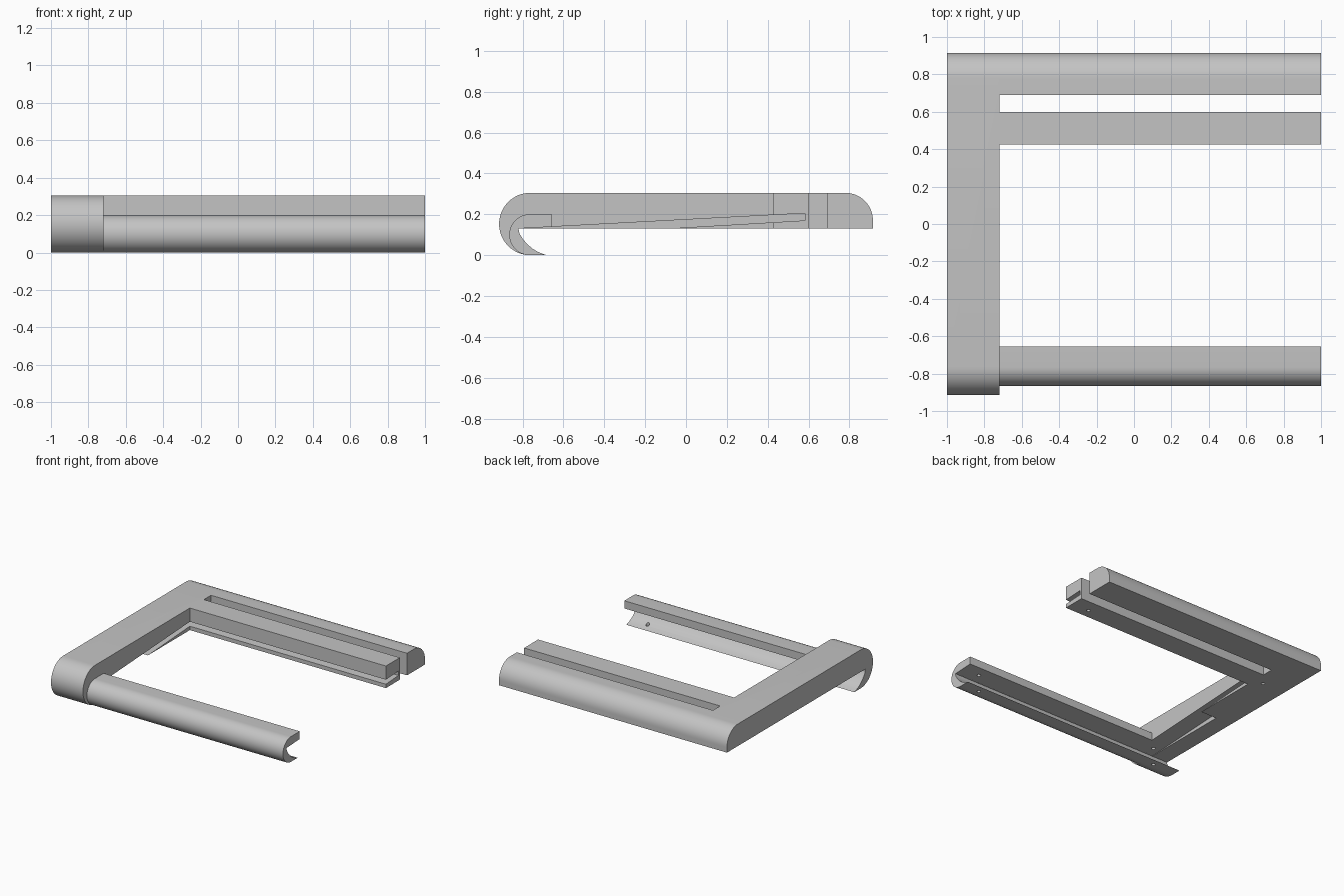
import bpy, bmesh, math

if "Cube" in bpy.data.objects:
    bpy.data.objects.remove(bpy.data.objects["Cube"])

grey = bpy.data.materials.new("light grey")
grey.use_nodes = True
colour = (0.55, 0.55, 0.55, 1)
grey.diffuse_color = colour
grey.node_tree.nodes["Principled BSDF"].inputs["Base Color"].default_value = colour


def arc(cy, cz, r, start, end, steps=24):
    """Points of an arc in the y-z plane, angles in degrees."""
    angles = [math.radians(start + (end - start) * i / steps) for i in range(steps + 1)]
    return [(cy + r * math.cos(a), cz + r * math.sin(a)) for a in angles]


def extrude(name, profile, x0, x1):
    """Solid made by sweeping a y-z profile along x."""
    bm = bmesh.new()
    face = bm.faces.new([bm.verts.new((x0, y, z)) for y, z in profile])
    swept = bmesh.ops.extrude_face_region(bm, geom=[face])
    moved = [v for v in swept["geom"] if isinstance(v, bmesh.types.BMVert)]
    bmesh.ops.translate(bm, verts=moved, vec=(x1 - x0, 0, 0))
    bmesh.ops.recalc_face_normals(bm, faces=bm.faces)
    mesh = bpy.data.meshes.new(name)
    bm.to_mesh(mesh)
    bm.free()
    mesh.materials.append(grey)
    obj = bpy.data.objects.new(name, mesh)
    bpy.context.collection.objects.link(obj)
    return obj


def combine(target, other, operation):
    """Apply a boolean and discard the second solid."""
    mod = target.modifiers.new("join", 'BOOLEAN')
    mod.operation, mod.object, mod.solver = operation, other, 'EXACT'
    bpy.ops.object.select_all(action='DESELECT')
    target.select_set(True)
    bpy.context.view_layer.objects.active = target
    bpy.ops.object.modifier_apply(modifier=mod.name)
    bpy.data.objects.remove(other)


LEFT, INNER, RIGHT = -1, -0.72, 1
TOP, UNDER = 0.305, 0.13

# Concave inside of the front hook, from its tip up to the underside
hook_inside = [(-0.68, 0), (-0.70, 0.006), (-0.725, 0.016), (-0.75, 0.031),
               (-0.775, 0.052), (-0.797, 0.077), (-0.812, 0.1),
               (-0.817, 0.113), (-0.82, UNDER)]
back_round = arc(0.78, 0.17, 0.135, 0, 90, 16)

# Side rail carrying the hook at the front and the rounded back edge
side_profile = (arc(-0.7625, 0.1525, 0.1525, 90, 270) + hook_inside
                + [(0.915, UNDER)] + back_round)
frame = extrude("frame", side_profile, LEFT, INNER)

# Three bars running off the side rail
front_profile = arc(-0.765, 0.1, 0.1, 90, 270) + hook_inside + [(-0.655, UNDER), (-0.655, 0.2)]
middle_profile = [(0.425, UNDER), (0.6, UNDER), (0.6, TOP), (0.425, TOP)]
back_profile = [(0.69, TOP), (0.69, UNDER), (0.915, UNDER)] + back_round
for profile in (front_profile, middle_profile, back_profile):
    combine(frame, extrude("bar", profile, INNER, RIGHT), 'UNION')

# Slanted slot for a thin panel
slot = [(-0.815, 0.1305), (0.583, 0.205), (0.583, 0.17), (-0.1, UNDER),
        (-0.27, 0.12), (-0.811, 0.12)]
combine(frame, extrude("slot_cutter", slot, -0.86, 1.1), 'DIFFERENCE')

# Screw holes through the hook and the lower lip of the slot
for x in (-0.8, 0.85):
    for y, z in ((-0.735, 0.06), (0.5, 0.08)):
        bpy.ops.mesh.primitive_cylinder_add(vertices=16, radius=0.014, depth=0.2, location=(x, y, z))
        combine(frame, bpy.context.object, 'DIFFERENCE')

# Smooth rounds, sharp edges
bpy.ops.object.select_all(action='DESELECT')
frame.select_set(True)
bpy.context.view_layer.objects.active = frame
bpy.ops.object.shade_smooth_by_angle(angle=math.radians(25))
